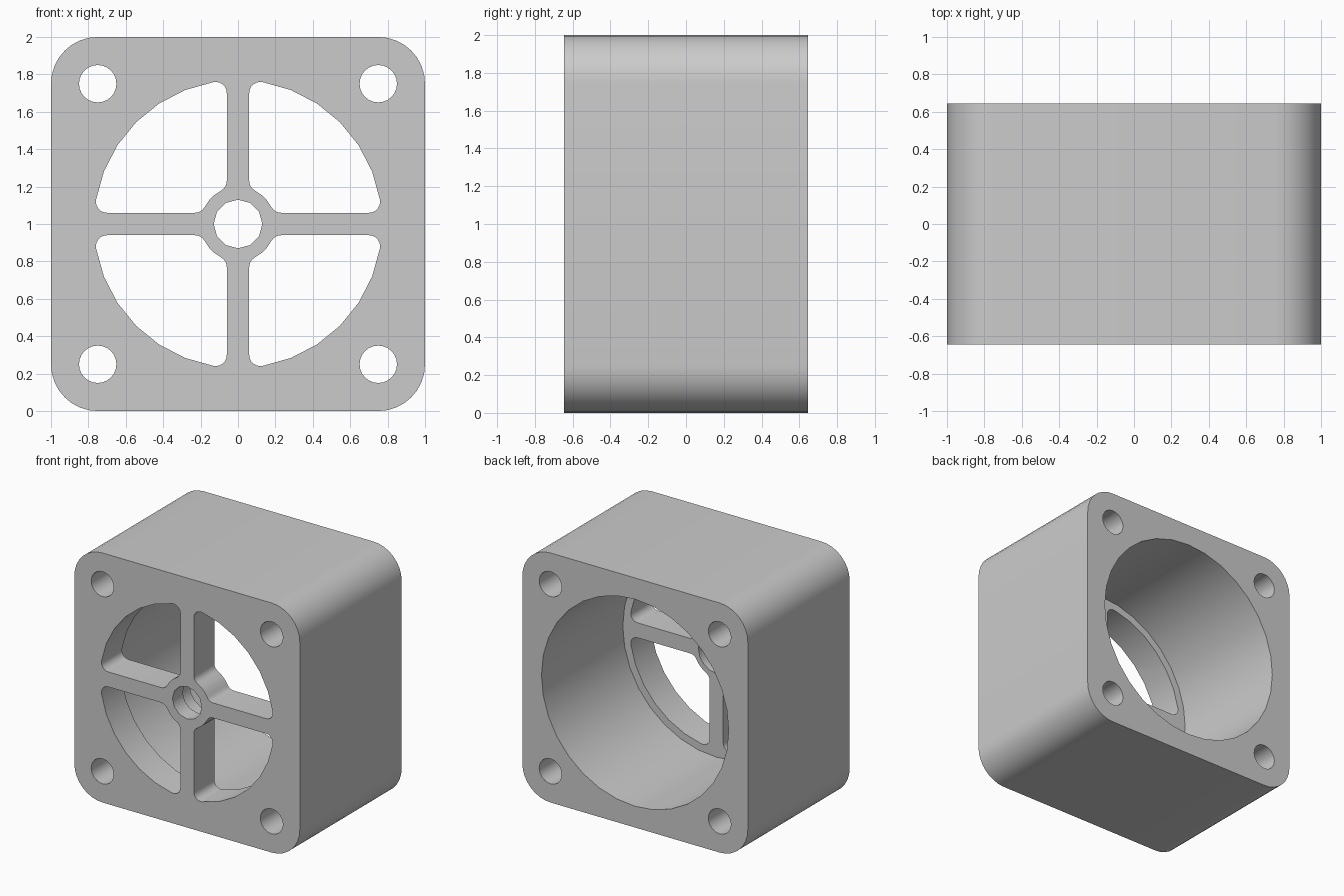
import bpy, bmesh
from math import atan2, cos, sin, radians, degrees, sqrt

if "Cube" in bpy.data.objects:
    bpy.data.objects.remove(bpy.data.objects["Cube"])

HALF_DEPTH = 0.645
GRILLE = 0.26        # thickness of the spoked front wall
MID = 1.0            # height of the fan axis


def arc(cx, cz, r, a0, a1, steps):
    """Points along an arc, angles in degrees."""
    angles = [radians(a0 + (a1 - a0) * i / steps) for i in range(steps + 1)]
    return [(cx + r * cos(a), cz + r * sin(a)) for a in angles]


def circle(cx, cz, r, sides):
    return arc(cx, cz, r, 0, 360, sides)[:-1]


def prism(name, outline, y0, y1):
    """Extrude an x-z outline (relative to the fan axis) from y0 to y1."""
    bm = bmesh.new()
    face = bm.faces.new([bm.verts.new((x, y0, z + MID)) for x, z in outline])
    side = bmesh.ops.extrude_face_region(bm, geom=[face])["geom"]
    for v in side:
        if isinstance(v, bmesh.types.BMVert):
            v.co.y = y1
    bmesh.ops.recalc_face_normals(bm, faces=bm.faces)
    mesh = bpy.data.meshes.new(name)
    bm.to_mesh(mesh)
    bm.free()
    obj = bpy.data.objects.new(name, mesh)
    bpy.context.collection.objects.link(obj)
    return obj


def quadrant_outline(spoke=0.06, fillet=0.06, rim=0.77, hub=0.2):
    """Rounded opening between two spokes, the hub and the rim."""
    c = spoke + fillet
    far = sqrt((rim - fillet) ** 2 - c * c)
    near = sqrt((hub + fillet) ** 2 - c * c)
    a = degrees(atan2(c, far))
    b = degrees(atan2(c, near))
    return (arc(far, c, fillet, -90, a, 6)
            + arc(0, 0, rim, a, 90 - a, 6)[1:-1]
            + arc(c, far, fillet, 90 - a, 180, 6)
            + arc(c, near, fillet, 180, 270 - b, 4)
            + arc(0, 0, hub, 90 - b, b, 3)[1:-1]
            + arc(near, c, fillet, 180 + b, 270, 4))


# Rounded square housing
outline = []
for i, (sx, sz) in enumerate([(1, 1), (-1, 1), (-1, -1), (1, -1)]):
    outline += arc(sx * 0.75, sz * 0.75, 0.25, 90 * i, 90 * i + 90, 8)
housing = prism("fan_housing", outline, -HALF_DEPTH, HALF_DEPTH)

# Cutters: rear bore, hub hole with wider rear recess, openings, bolt holes
FRONT, BACK = -HALF_DEPTH - 0.1, HALF_DEPTH + 0.1
inner = -HALF_DEPTH + GRILLE
cutters = [
    prism("bore_cutter", circle(0, 0, 0.83, 32), inner, BACK),
    prism("hub_hole_cutter", circle(0, 0, 0.13, 12), FRONT, inner + 0.1),
    prism("hub_recess_cutter", circle(0, 0, 0.16, 16), inner - 0.13, inner + 0.1),
]
opening = quadrant_outline()
for sx in (1, -1):
    for sz in (1, -1):
        cutters.append(prism("opening_cutter", [(x * sx, z * sz) for x, z in opening],
                             FRONT, inner + 0.1))
        cutters.append(prism("bolt_hole_cutter", circle(sx * 0.75, sz * 0.75, 0.1, 24),
                             FRONT, BACK))

bpy.context.view_layer.objects.active = housing
for cutter in cutters:
    cutter.hide_render = True
    cut = housing.modifiers.new("cut", "BOOLEAN")
    cut.operation, cut.solver, cut.object = "DIFFERENCE", "EXACT", cutter
    bpy.ops.object.modifier_apply(modifier=cut.name)
    bpy.data.objects.remove(cutter)

# Grey plastic
grey = bpy.data.materials.new("grey_plastic")
grey.use_nodes = True
colour = (0.6, 0.6, 0.6, 1)
grey.diffuse_color = colour
grey.node_tree.nodes["Principled BSDF"].inputs["Base Color"].default_value = colour
housing.data.materials.clear()
housing.data.materials.append(grey)

# Smooth curved walls, keep rims sharp
bpy.ops.object.select_all(action="DESELECT")
housing.select_set(True)
bpy.ops.object.shade_smooth_by_angle(angle=radians(35))
